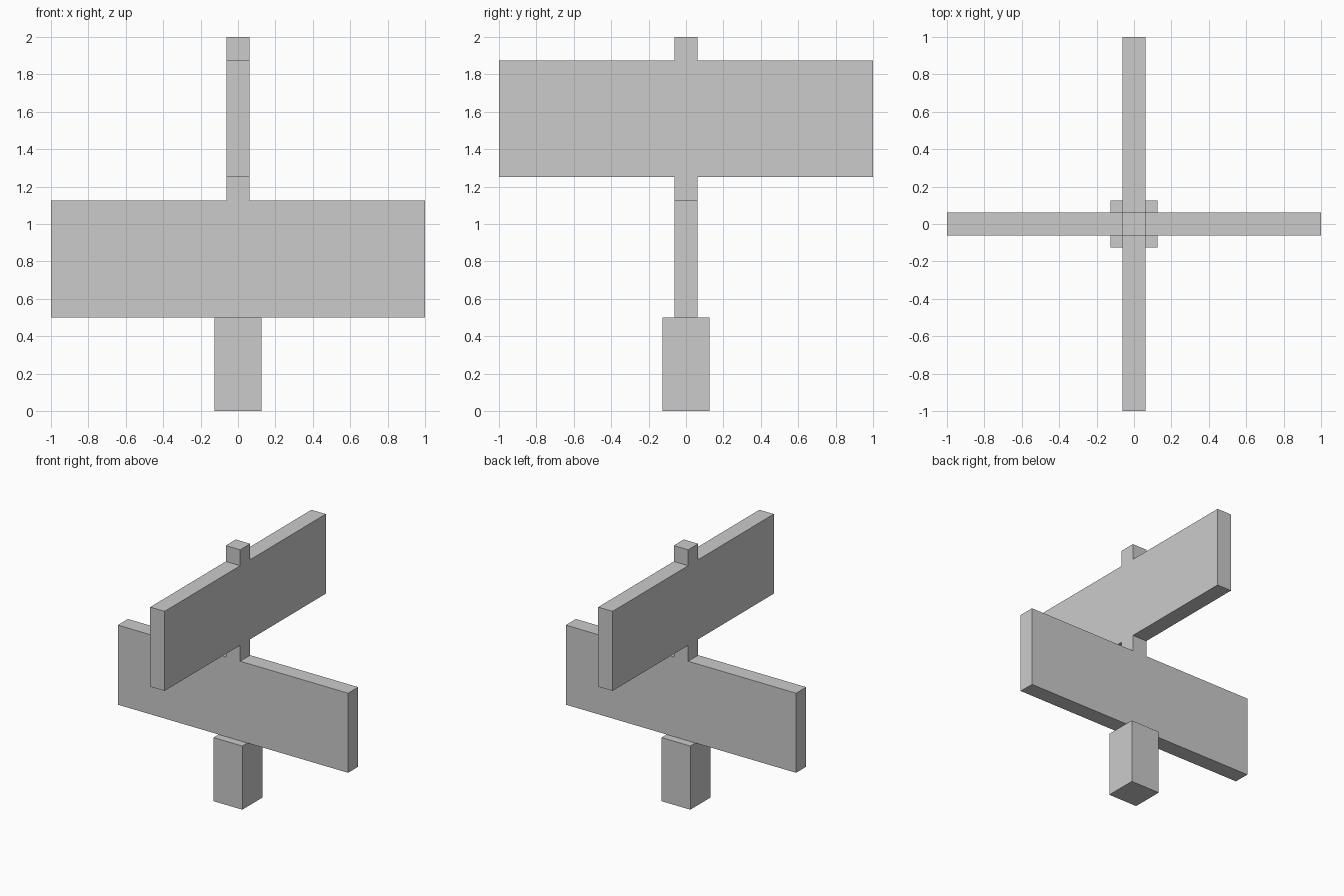
import bpy
import bmesh
from mathutils import Matrix, Vector

if "Cube" in bpy.data.objects:
    bpy.data.objects.remove(bpy.data.objects["Cube"])


def box(name, sx, sy, z0, z1):
    """Box centred on the z axis, spanning z0 to z1."""
    bm = bmesh.new()
    bmesh.ops.create_cube(bm, size=1.0, matrix=Matrix.Translation((0, 0, (z0 + z1) / 2))
                          @ Matrix.Diagonal(Vector((sx, sy, z1 - z0, 1))))
    mesh = bpy.data.meshes.new(name)
    bm.to_mesh(mesh)
    bm.free()
    obj = bpy.data.objects.new(name, mesh)
    bpy.context.collection.objects.link(obj)
    return obj


T = 0.125  # thickness shared by the boards and the thin post

# Thick lower post
box("base_post", 2 * T, 2 * T, 0.0, 0.5)

# Two crossed sign boards
box("lower_board", 2.0, T, 0.5, 1.125)
box("upper_board", T, 2.0, 1.25, 1.875)

# Thin post, flush with the boards: gap between them and the tip on top
box("middle_post", T, T, 1.125, 1.25)
box("post_tip", T, T, 1.875, 2.0)
